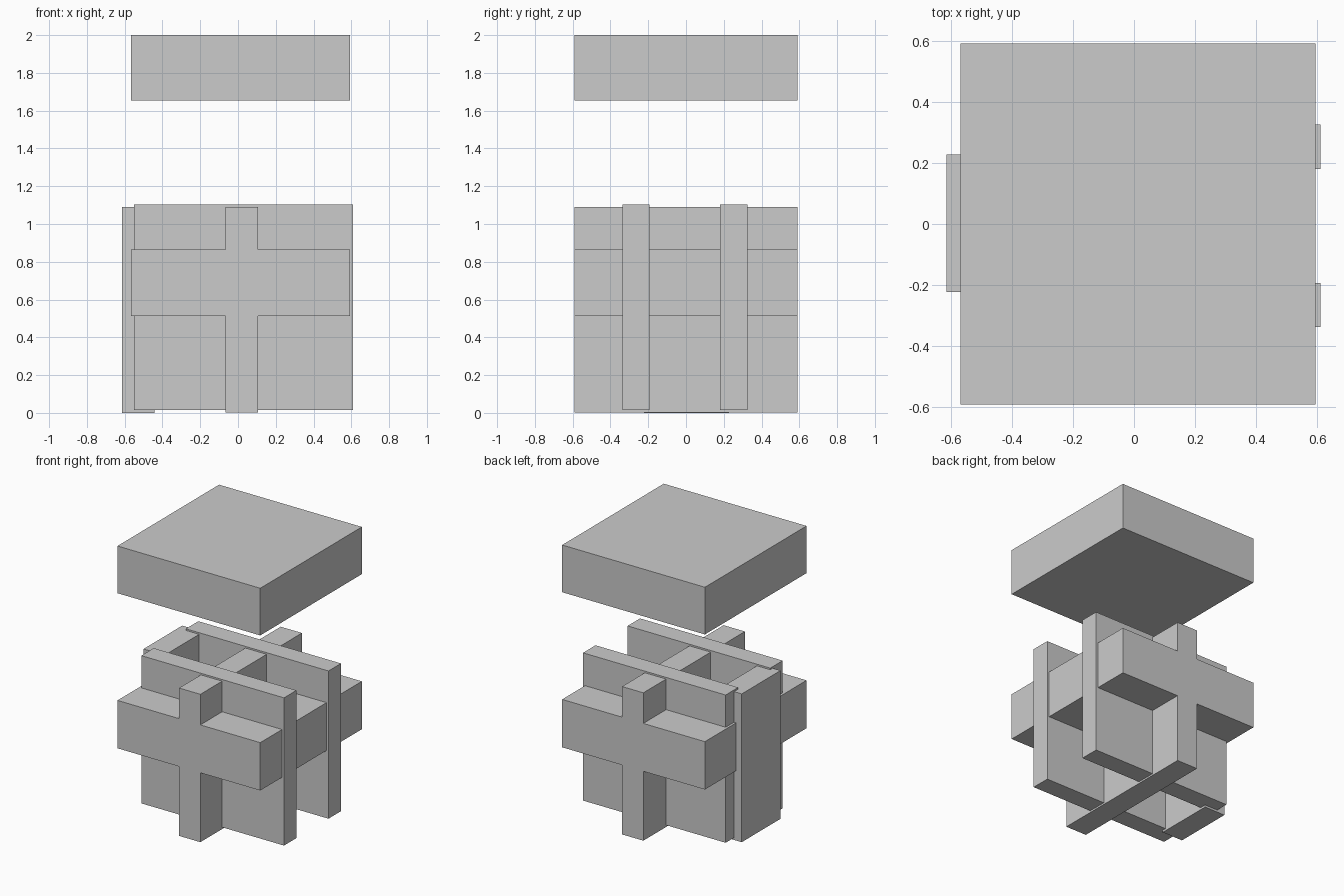
import bpy
import bmesh
from mathutils import Matrix, Vector

if "Cube" in bpy.data.objects:
    bpy.data.objects.remove(bpy.data.objects["Cube"])


def box(name, x, y, z):
    """Axis-aligned box from (min, max) ranges."""
    lo, hi = Vector((x[0], y[0], z[0])), Vector((x[1], y[1], z[1]))
    bm = bmesh.new()
    bmesh.ops.create_cube(bm, size=1, matrix=Matrix.Diagonal((*(hi - lo), 1)))
    mesh = bpy.data.meshes.new(name)
    bm.to_mesh(mesh)
    bm.free()
    obj = bpy.data.objects.new(name, mesh)
    obj.location = (lo + hi) / 2
    bpy.context.collection.objects.link(obj)
    return obj


DEPTH = (-0.59, 0.59)
BLOCK_X = (-0.567, 0.594)

# Floating lid and the matching block in the lattice
box("top_block", BLOCK_X, DEPTH, (1.653, 2.0))
box("middle_block", BLOCK_X, DEPTH, (0.513, 0.865))

# Upright panel running front to back through the middle
UPRIGHT_Z = (0.003, 1.09)
box("centre_panel", (-0.066, 0.107), DEPTH, UPRIGHT_Z)

# Short upright panel on the left, between the cross panels
box("left_panel", (-0.613, -0.442), (-0.222, 0.228), (0.0, 1.09))

# Two thin panels running left to right
for name, y in (("front_cross_panel", (-0.337, -0.193)),
                ("back_cross_panel", (0.18, 0.325))):
    box(name, (-0.55, 0.61), y, (0.016, 1.102))
